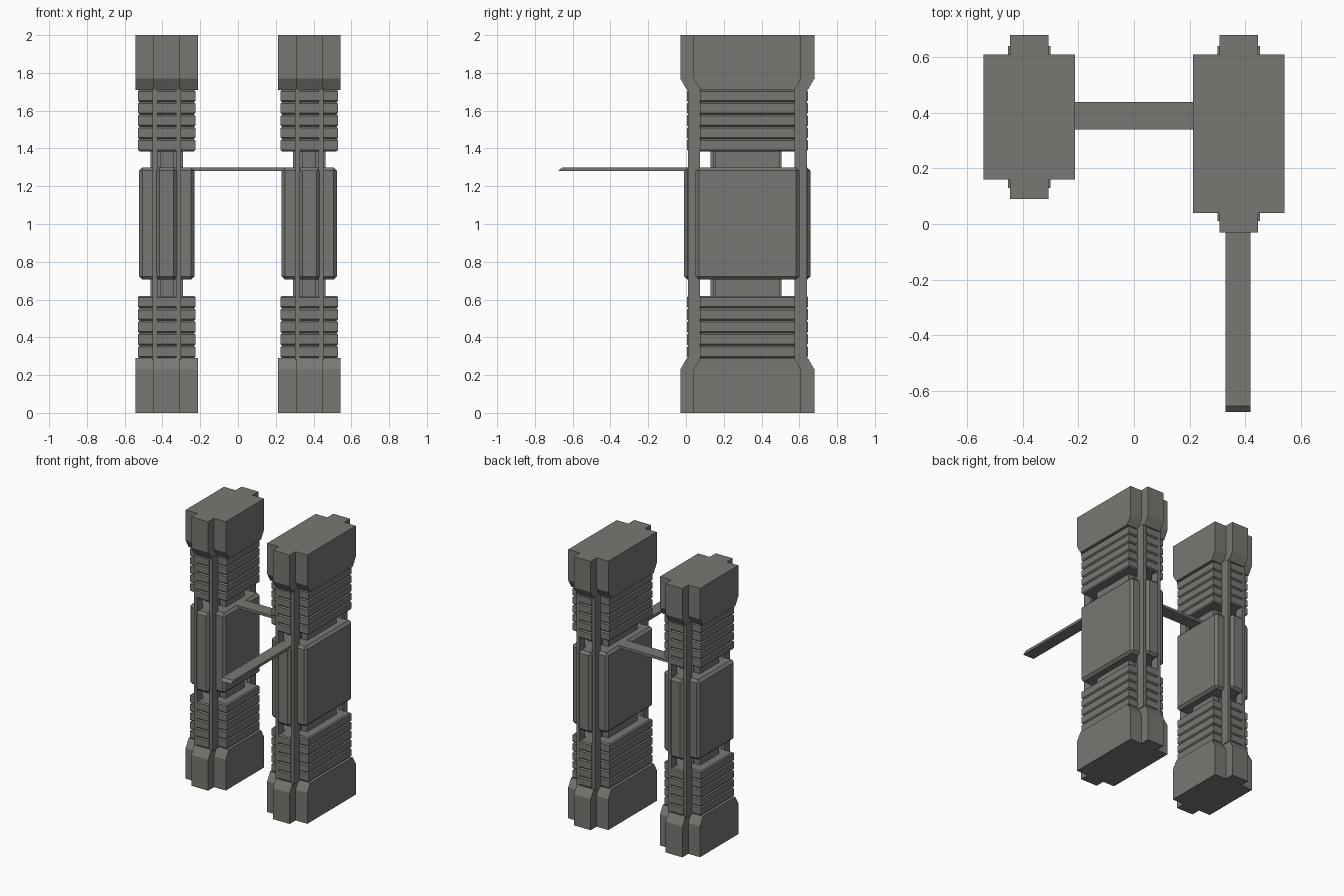
import bpy, bmesh

if "Cube" in bpy.data.objects:
    bpy.data.objects.remove(bpy.data.objects["Cube"])

stone = bpy.data.materials.new("dark_grey_stone")
stone.diffuse_color = (0.185, 0.185, 0.168, 1)
stone.use_nodes = True
stone.node_tree.nodes["Principled BSDF"].inputs["Base Color"].default_value = stone.diffuse_color


def finish(name, bm):
    bmesh.ops.recalc_face_normals(bm, faces=bm.faces)
    me = bpy.data.meshes.new(name)
    bm.to_mesh(me)
    bm.free()
    me.materials.append(stone)
    ob = bpy.data.objects.new(name, me)
    bpy.context.collection.objects.link(ob)
    return ob


def add_box(bm, x0, x1, y0, y1, z0, z1, bevel=0.0):
    """Box between two corners, optionally chamfered on all edges."""
    t = bmesh.new()
    bmesh.ops.create_cube(t, size=1)
    for v in t.verts:
        v.co = (x1 if v.co.x > 0 else x0, y1 if v.co.y > 0 else y0,
                z1 if v.co.z > 0 else z0)
    if bevel:
        bmesh.ops.bevel(t, geom=t.edges[:], offset=bevel, segments=1,
                        affect='EDGES')
    me = bpy.data.meshes.new("tmp")
    t.to_mesh(me)
    t.free()
    bm.from_mesh(me)
    bpy.data.meshes.remove(me)


def add_stack(bm, cx, cy, rings):
    """Rectangular loft through (half_x, half_y, z) rings."""
    loops = []
    for hx, hy, z in rings:
        loops.append([bm.verts.new((cx + sx * hx, cy + sy * hy, z))
                      for sx, sy in ((-1, -1), (1, -1), (1, 1), (-1, 1))])
    for a, b in zip(loops, loops[1:]):
        for i in range(4):
            j = (i + 1) % 4
            bm.faces.new((a[i], a[j], b[j], b[i]))
    bm.faces.new(loops[0][::-1])
    bm.faces.new(loops[-1])


def plus_outline(bm, cx, cy, hy, levels):
    """Plus-shaped loft: broad body with a narrow rib front and back."""
    loops = []
    for inset, z in levels:
        b, r = hy - inset, hy + 0.07 - inset
        half = [(0.165, -b), (0.165, b), (0.069, b), (0.069, r)]
        pts = half + [(-x, -y) for x, y in
                      [(0.069, -r), (0.069, -b), (0.165, -b), (0.165, b)]]
        pts = half + [(-0.069, r), (-0.069, b), (-0.165, b), (-0.165, -b),
                      (-0.069, -b), (-0.069, -r), (0.069, -r), (0.069, -b)]
        loops.append([bm.verts.new((cx + x, cy + y, z)) for x, y in pts])
    n = len(loops[0])
    for a, b in zip(loops, loops[1:]):
        for i in range(n):
            j = (i + 1) % n
            bm.faces.new((a[i], a[j], b[j], b[i]))
    bm.faces.new(loops[0][::-1])
    bm.faces.new(loops[-1])


def slat_rings(hx, hy, z0, z1, count=5, c=0.008):
    """Profile of stacked slats with a small V groove between them."""
    h = (z1 - z0) / count
    rings = []
    for i in range(count):
        z = z0 + i * h
        rings += [(hx - c, hy - c, z), (hx, hy, z + c), (hx, hy, z + h - c)]
    return rings + [(hx - c, hy - c, z1)]


def pillar(side, cx, cy, hy):
    # foot and head caps, sloping inward on front and back
    bm = bmesh.new()
    plus_outline(bm, cx, cy, hy, [(0, 0), (0, 0.23), (0.035, 0.29)])
    finish(side + "_pillar_foot", bm)
    bm = bmesh.new()
    plus_outline(bm, cx, cy, hy, [(0.035, 1.71), (0, 1.77), (0, 2.0)])
    finish(side + "_pillar_head", bm)

    # slatted sections, body and rib
    for label, z0, z1 in (("lower", 0.29, 0.62), ("upper", 1.385, 1.71)):
        bm = bmesh.new()
        add_stack(bm, cx, cy, slat_rings(0.152, hy - 0.033, z0, z1))
        add_stack(bm, cx, cy, slat_rings(0.053, hy + 0.035, z0, z1))
        finish(f"{side}_{label}_slats", bm)

    # chamfered middle block with its rib
    bm = bmesh.new()
    for hx, h in ((0.147, hy - 0.01), (0.055, hy + 0.05)):
        add_box(bm, cx - hx, cx + hx, cy - h, cy + h, 0.705, 1.30, 0.018)
    finish(side + "_middle_block", bm)

    # inner core seen in the gaps
    bm = bmesh.new()
    for hx, h in ((0.085, hy - 0.115), (0.036, hy - 0.105)):
        add_box(bm, cx - hx, cx + hx, cy - h, cy + h, 0.6, 1.4)
    finish(side + "_core", bm)

    # thin vertical strips in the corners between rib and body
    bm = bmesh.new()
    for sx in (-1, 1):
        for sy in (-1, 1):
            xs = sorted((cx + sx * 0.05, cx + sx * 0.076))
            ys = sorted((cy + sy * (hy - 0.035), cy + sy * (hy + 0.03)))
            add_box(bm, *xs, *ys, 0.28, 1.72)
    finish(side + "_corner_strips", bm)


pillar("right", 0.3775, 0.325, 0.285)
pillar("left", -0.3775, 0.385, 0.225)

# cross beam between the pillars
bm = bmesh.new()
add_box(bm, -0.25, 0.25, 0.34, 0.44, 1.28, 1.30)
finish("cross_beam", bm)

# long bar reaching forward, with a slanted tip
bm = bmesh.new()
add_box(bm, 0.33, 0.42, -0.677, 0.05, 1.28, 1.30)
for v in bm.verts:
    if v.co.y < -0.5 and v.co.z > 1.29:
        v.co.y = -0.655
finish("forward_bar", bm)
